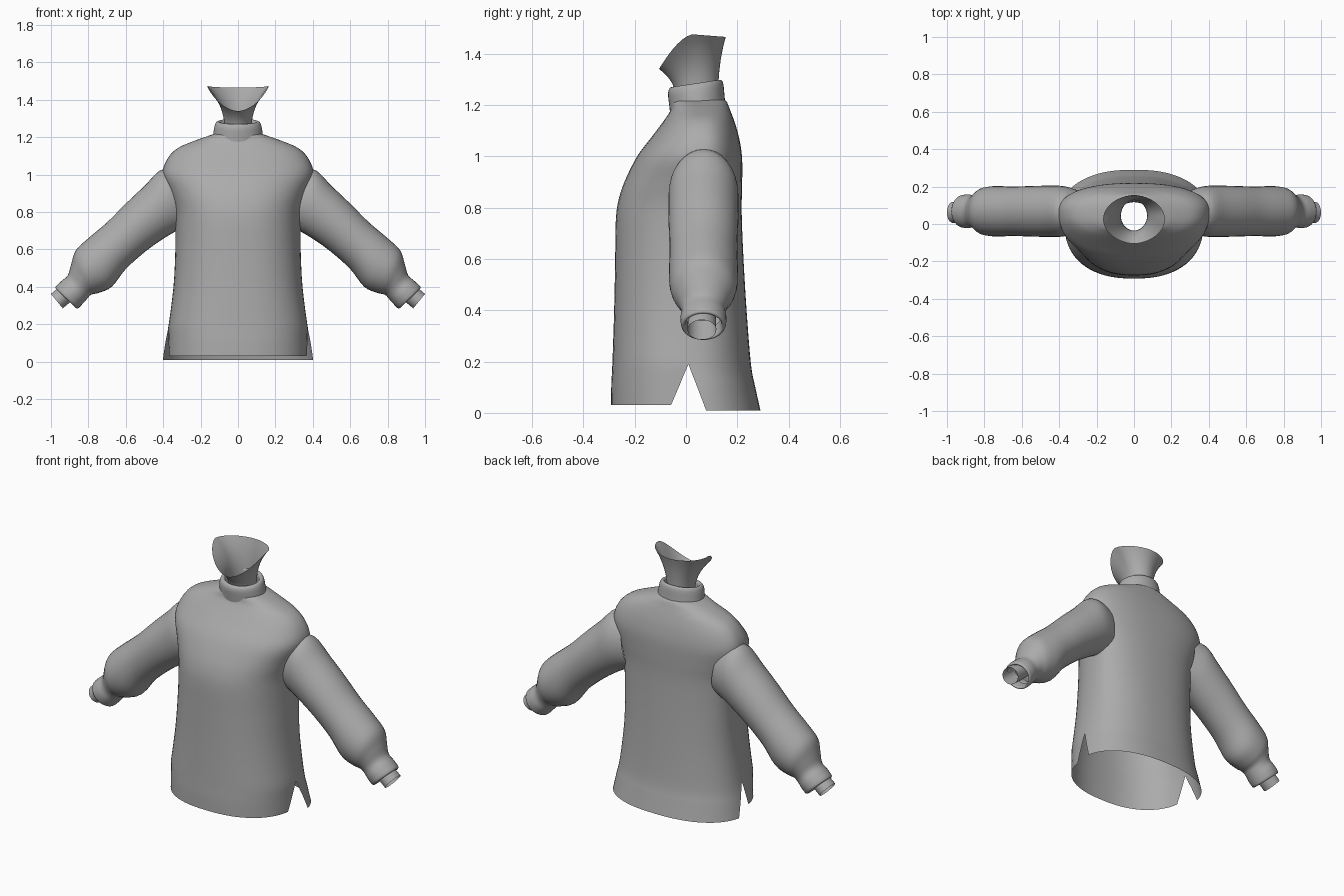
import bpy, bmesh
from math import sin, cos, pi, asin
from mathutils import Vector

if "Cube" in bpy.data.objects:
    bpy.data.objects.remove(bpy.data.objects["Cube"], do_unlink=True)

grey = bpy.data.materials.new("knit grey")
grey.use_nodes = True
COLOUR = (0.41, 0.41, 0.41, 1)
grey.diffuse_color = COLOUR
grey.node_tree.nodes["Principled BSDF"].inputs["Base Color"].default_value = COLOUR


def spow(v, p):
    return abs(v) ** p * (1 if v >= 0 else -1)


def smooth_keys(keys, steps):
    """Catmull-Rom interpolation through a list of equal-length tuples."""
    vs = [Vector(k) for k in keys]
    out = []
    for i in range(len(vs) - 1):
        a, b, c, d = vs[max(i - 1, 0)], vs[i], vs[i + 1], vs[min(i + 2, len(vs) - 1)]
        for s in range(steps):
            t = s / steps
            out.append(0.5 * (2 * b + (c - a) * t + (2 * a - 5 * b + 4 * c - d) * t ** 2
                              + (3 * b - a - 3 * c + d) * t ** 3))
    return out + [vs[-1]]


def loft(name, grids, closed=True):
    """Skin one or more grids of points into a single smooth shell."""
    bm = bmesh.new()
    for rows in grids:
        rings = [[bm.verts.new(p) for p in row] for row in rows]
        n = len(rings[0])
        for lo, hi in zip(rings, rings[1:]):
            for i in range(n if closed else n - 1):
                j = (i + 1) % n
                bm.faces.new((lo[i], lo[j], hi[j], hi[i]))
    bmesh.ops.remove_doubles(bm, verts=bm.verts, dist=0.0005)
    bmesh.ops.recalc_face_normals(bm, faces=bm.faces)
    me = bpy.data.meshes.new(name)
    bm.to_mesh(me)
    bm.free()
    me.materials.append(grey)
    me.polygons.foreach_set("use_smooth", [True] * len(me.polygons))
    ob = bpy.data.objects.new(name, me)
    bpy.context.scene.collection.objects.link(ob)
    return ob


# Torso keys: height, half width, front y, back y, seam y
TORSO = [
    (0.01, 0.408, -0.292, 0.29, 0.01), (0.1, 0.39, -0.291, 0.27, 0.01),
    (0.19, 0.372, -0.287, 0.253, 0.01), (0.4, 0.345, -0.28, 0.236, 0.02),
    (0.6, 0.335, -0.276, 0.224, 0.04), (0.74, 0.335, -0.274, 0.218, 0.055),
    (0.82, 0.342, -0.265, 0.217, 0.06), (0.9, 0.367, -0.24, 0.219, 0.065),
    (1.0, 0.403, -0.19, 0.218, 0.065), (1.08, 0.38, -0.13, 0.205, 0.065),
    (1.14, 0.325, -0.085, 0.187, 0.06), (1.18, 0.235, -0.06, 0.172, 0.055),
    (1.21, 0.15, -0.055, 0.16, 0.05), (1.22, 0.12, -0.05, 0.15, 0.05)]
NOTCH_TOP = 0.19


def panel(side):
    """Front (-1) or back (+1) half of the torso, split below the notch."""
    rows, n, power = [], 32, 0.85
    for z, w, front, back, yc in smooth_keys(TORSO, 4):
        depth = (back if side > 0 else front) - yc
        gap = max(0, (NOTCH_TOP - z) / NOTCH_TOP) * 0.072
        a0 = asin((gap / abs(depth)) ** (1 / power))
        if side < 0 and z < NOTCH_TOP:
            w = 0.372
            z = 0.03 + (z - 0.01) * (NOTCH_TOP - 0.03) / (NOTCH_TOP - 0.01)
        row = []
        for i in range(n + 1):
            a = a0 + (pi - 2 * a0) * i / n
            row.append((w * spow(cos(a), power), yc + depth * spow(max(sin(a), 0), power), z))
        rows.append(row)
    return rows


loft("sweater_body", [panel(-1), panel(1)], closed=False)

# Rolled collar, tilted up toward the back
COLLAR = [
    (1.17, 0.138, -0.06, 0.155), (1.22, 0.132, -0.066, 0.15), (1.262, 0.125, -0.07, 0.146),
    (1.282, 0.114, -0.062, 0.138), (1.28, 0.1, -0.045, 0.122), (1.25, 0.094, -0.04, 0.117),
    (1.19, 0.094, -0.04, 0.117)]
rows = []
for z, w, front, back in smooth_keys(COLLAR, 3):
    yc, d = (front + back) / 2, (back - front) / 2
    rows.append([(w * cos(a), yc + d * sin(a), z + 0.15 * d * sin(a))
                 for a in (2 * pi * i / 40 for i in range(40))])
loft("collar", [rows])

# Neck flaring to a rim that dips at the front
rows = []
for k in range(13):
    t = k / 12
    f = t ** 2.6
    row = []
    for i in range(40):
        a = 2 * pi * i / 40
        c, s = cos(a), sin(a)
        low = Vector((0.07 * c, 0.045 + 0.08 * s, 1.2))
        rim_z = 1.475 - (0.135 * abs(s) ** 1.6 if s < 0 else 0.01 * s)
        rim = Vector((0.165 * spow(c, 1.1), 0.025 + 0.13 * s, rim_z))
        p = low.lerp(rim, f)
        p.z = low.z + (rim.z - low.z) * t
        row.append(p)
    rows.append(row)
loft("neck", [rows])

# Sleeve keys: upper edge x z, lower edge x z, half depth
SLEEVE = [
    (0.32, 1.02, 0.27, 0.72, 0.11), (0.412, 1.025, 0.335, 0.695, 0.134),
    (0.5, 0.94, 0.41, 0.65, 0.137), (0.6, 0.845, 0.5, 0.585, 0.135),
    (0.7, 0.745, 0.6, 0.495, 0.132), (0.8, 0.66, 0.675, 0.4, 0.135),
    (0.867, 0.595, 0.745, 0.368, 0.125), (0.892, 0.52, 0.785, 0.358, 0.1),
    (0.91, 0.462, 0.805, 0.338, 0.086), (0.945, 0.43, 0.83, 0.31, 0.09),
    (0.975, 0.4, 0.856, 0.285, 0.086), (0.965, 0.388, 0.866, 0.294, 0.072),
    (0.92, 0.42, 0.83, 0.33, 0.068)]
WRIST = [(0.91, 0.43, 0.85, 0.36, 0.052), (0.955, 0.4, 0.895, 0.32, 0.055),
         (1.0, 0.362, 0.937, 0.285, 0.056)]


def limb(name, keys, side, yc, steps, sides=32):
    rows = []
    for tx, tz, bx, bz, depth in smooth_keys(keys, steps):
        top, low = Vector((tx * side, yc, tz)), Vector((bx * side, yc, bz))
        mid, half = (top + low) / 2, (top - low) / 2
        rows.append([mid + half * cos(a) + Vector((0, depth * sin(a), 0))
                     for a in (2 * pi * i / sides for i in range(sides))])
    loft(name, [rows])


for side, label in ((1, "left"), (-1, "right")):
    limb(label + "_sleeve", SLEEVE, side, 0.068, 4)
    limb(label + "_wrist", WRIST, side, 0.062, 2)
